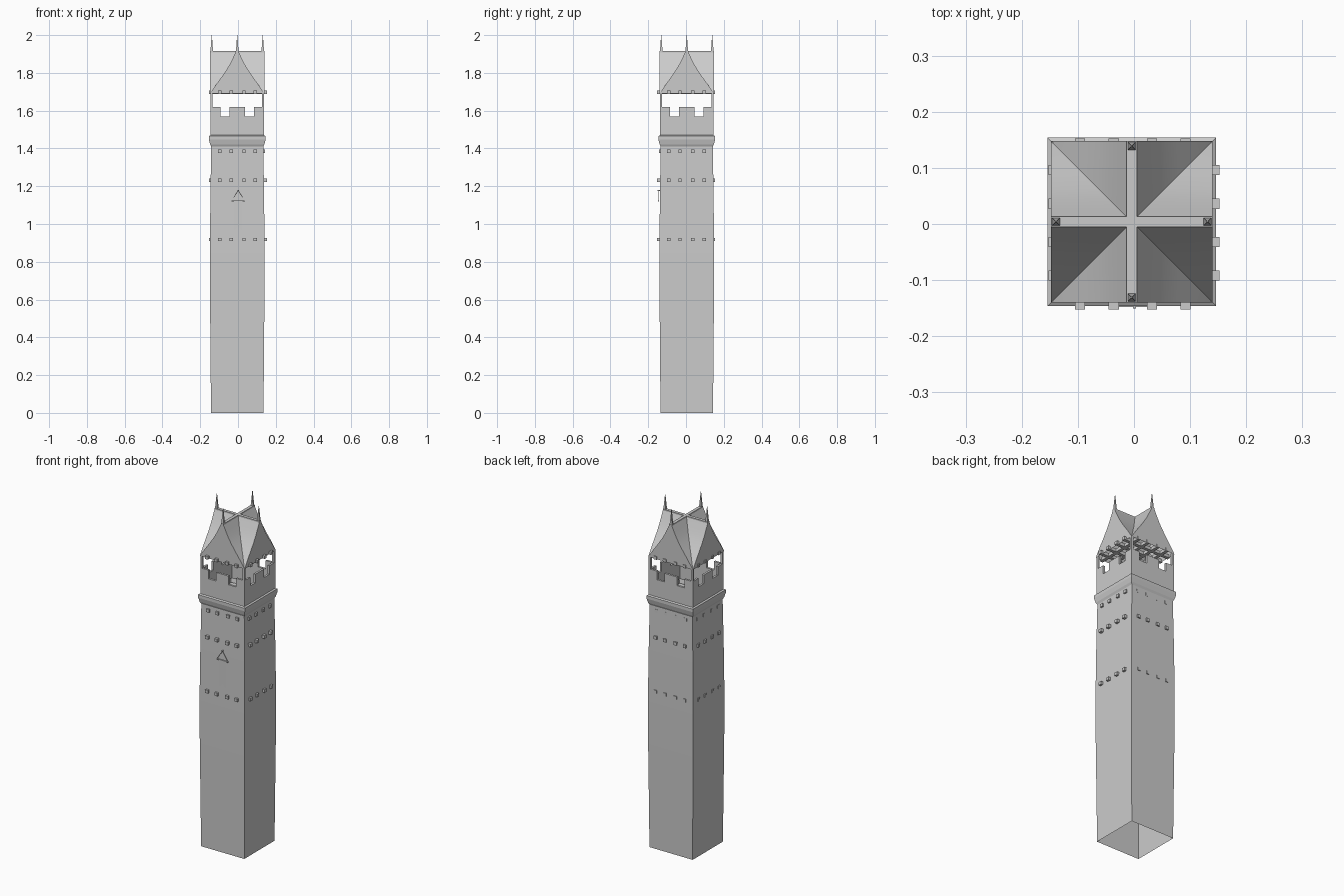
import bpy, bmesh, math
from mathutils import Vector

if "Cube" in bpy.data.objects:
    bpy.data.objects.remove(bpy.data.objects["Cube"])

CX, CY = -0.004, 0.004      # axis of the masonry


def make(name, build, smooth=False):
    bm = bmesh.new()
    build(bm)
    bmesh.ops.remove_doubles(bm, verts=bm.verts, dist=1e-5)
    bmesh.ops.recalc_face_normals(bm, faces=bm.faces)
    me = bpy.data.meshes.new(name)
    bm.to_mesh(me)
    bm.free()
    ob = bpy.data.objects.new(name, me)
    bpy.context.collection.objects.link(ob)
    if smooth:
        bpy.ops.object.select_all(action='DESELECT')
        ob.select_set(True)
        bpy.context.view_layer.objects.active = ob
        bpy.ops.object.shade_smooth_by_angle(angle=math.radians(30))
    return ob


def face(bm, pts):
    return bm.faces.new([bm.verts.new(p) for p in pts])


def box(bm, lo, hi):
    vs = bmesh.ops.create_cube(bm, size=1)['verts']
    for v in vs:
        v.co = Vector([(a + b) / 2 + c * (b - a) for a, b, c in zip(lo, hi, v.co)])


def turn(k, x, y, z):
    # quarter turns about the tower axis
    for _ in range(k):
        x, y = -y, x
    return (x + CX, y + CY, z)


def square_loft(bm, profile):
    for (h0, z0), (h1, z1) in zip(profile, profile[1:]):
        for k in range(4):
            face(bm, [turn(k, -h0, -h0, z0), turn(k, h0, -h0, z0),
                      turn(k, h1, -h1, z1), turn(k, -h1, -h1, z1)])


def prism(bm, pts, y0, y1, k):
    f = face(bm, [turn(k, x, y0, z) for x, z in pts])
    ext = bmesh.ops.extrude_face_region(bm, geom=[f], use_keep_orig=True)
    d = Vector(turn(k, 0, y1, 0)) - Vector(turn(k, 0, y0, 0))
    for v in ext['geom']:
        if isinstance(v, bmesh.types.BMVert):
            v.co += d


# slightly bulging shaft, open at the bottom, with flared cornice
make("shaft", lambda bm: square_loft(bm, [
    (0.139, 0), (0.141, 0.25), (0.144, 0.6), (0.145, 0.85), (0.142, 1.15),
    (0.138, 1.41), (0.144, 1.422), (0.150, 1.447), (0.150, 1.465), (0.142, 1.47)]))


# notched parapet with thin corner posts carrying the roof
def parapet(bm):
    half = [(0.142, 1.46), (0.142, 1.695), (0.130, 1.695), (0.130, 1.62),
            (0.088, 1.62), (0.088, 1.57), (0.040, 1.57), (0.040, 1.62)]
    outline = half + [(-x, z) for x, z in reversed(half)]
    for k in range(4):
        prism(bm, outline, -0.142, -0.130, k)


make("parapet", parapet)
make("lookout_floor", lambda bm: face(bm, [turn(k, -0.138, -0.138, 1.43) for k in range(4)]))


# crossing floor beams whose ends poke through the walls
def beams(bm, z, reach):
    for p in (-0.094, -0.034, 0.034, 0.094):
        box(bm, (p - 0.009 + CX / 2, -reach, z - 0.009), (p + 0.009 + CX / 2, reach, z + 0.009))
        box(bm, (-reach, p - 0.009 + CY / 2, z - 0.009), (reach, p + 0.009 + CY / 2, z + 0.009))


for label, z, reach in (("lower", 0.918, 0.1525), ("middle", 1.232, 0.1525),
                        ("upper", 1.385, 0.1435), ("roof", 1.697, 0.1525)):
    make(label + "_beams", lambda bm: beams(bm, z, reach))

# concave crossed-gable roof
PROFILE = [(0.144, 1.69), (0.112, 1.738), (0.083, 1.778), (0.059, 1.813),
           (0.040, 1.845), (0.024, 1.877), (0.009, 1.908)]
E = 0.144


def roof(bm):
    for k in range(4):
        for (w0, z0), (w1, z1) in zip(PROFILE, PROFILE[1:]):
            for s in (-1, 1):
                pts = [(s * w0, -E, z0), (s * w0, -w0, z0), (s * w1, -w1, z1), (s * w1, -E, z1)]
                if w0 == E:
                    pts.pop(0)
                face(bm, [turn(k, *p) for p in pts])


def gables(bm):
    for k in range(4):
        for (w0, z0), (w1, z1) in zip(PROFILE, PROFILE[1:]):
            face(bm, [turn(k, -w0, -E, z0), turn(k, w0, -E, z0),
                      turn(k, w1, -E, z1), turn(k, -w1, -E, z1)])


make("roof_slopes", roof, True)
make("roof_gables", gables)


# flat ridge caps
def ridges(bm):
    box(bm, (CX - 0.009, CY - E, 1.897), (CX + 0.009, CY + E, 1.916))
    box(bm, (CX - E, CY - 0.009, 1.897), (CX + E, CY + 0.009, 1.916))


make("ridge_caps", ridges)


# tapering spike on each gable
def spikes(bm):
    prof = [(0.0075, 1.91), (0.0055, 1.935), (0.003, 1.97), (0.0008, 2.0)]
    for k in range(4):
        c = -0.135
        for (a, z0), (b, z1) in zip(prof, prof[1:]):
            q = [(-1, -1), (1, -1), (1, 1), (-1, 1)]
            for (x0, y0), (x1, y1) in zip(q, q[1:] + q[:1]):
                face(bm, [turn(k, x0 * a, c + y0 * a, z0), turn(k, x1 * a, c + y1 * a, z0),
                          turn(k, x1 * b, c + y1 * b, z1), turn(k, x0 * b, c + y0 * b, z1)])


make("gable_spikes", spikes)


# swallow-tailed banner on the front, hung from a nail by two cords
def banner(bm):
    prism(bm, [(-0.023, 1.122), (-0.023, 0.962), (0, 0.984), (0.023, 0.962), (0.023, 1.122)],
          -0.1475, -0.1465, 0)


def hanger(bm):
    prism(bm, [(-0.036, 1.119), (0.036, 1.119), (0.036, 1.125), (-0.036, 1.125)], -0.152, -0.146, 0)
    for s in (-1, 1):
        prism(bm, [(s * 0.036, 1.125), (s * 0.032, 1.125), (0, 1.174), (0, 1.18)], -0.150, -0.148, 0)
    prism(bm, [(-0.003, 1.174), (0.003, 1.174), (0.003, 1.18), (-0.003, 1.18)], -0.155, -0.138, 0)


for ob in (make("banner", banner), make("banner_hanger", hanger)):
    ob.location.x = 0.005
